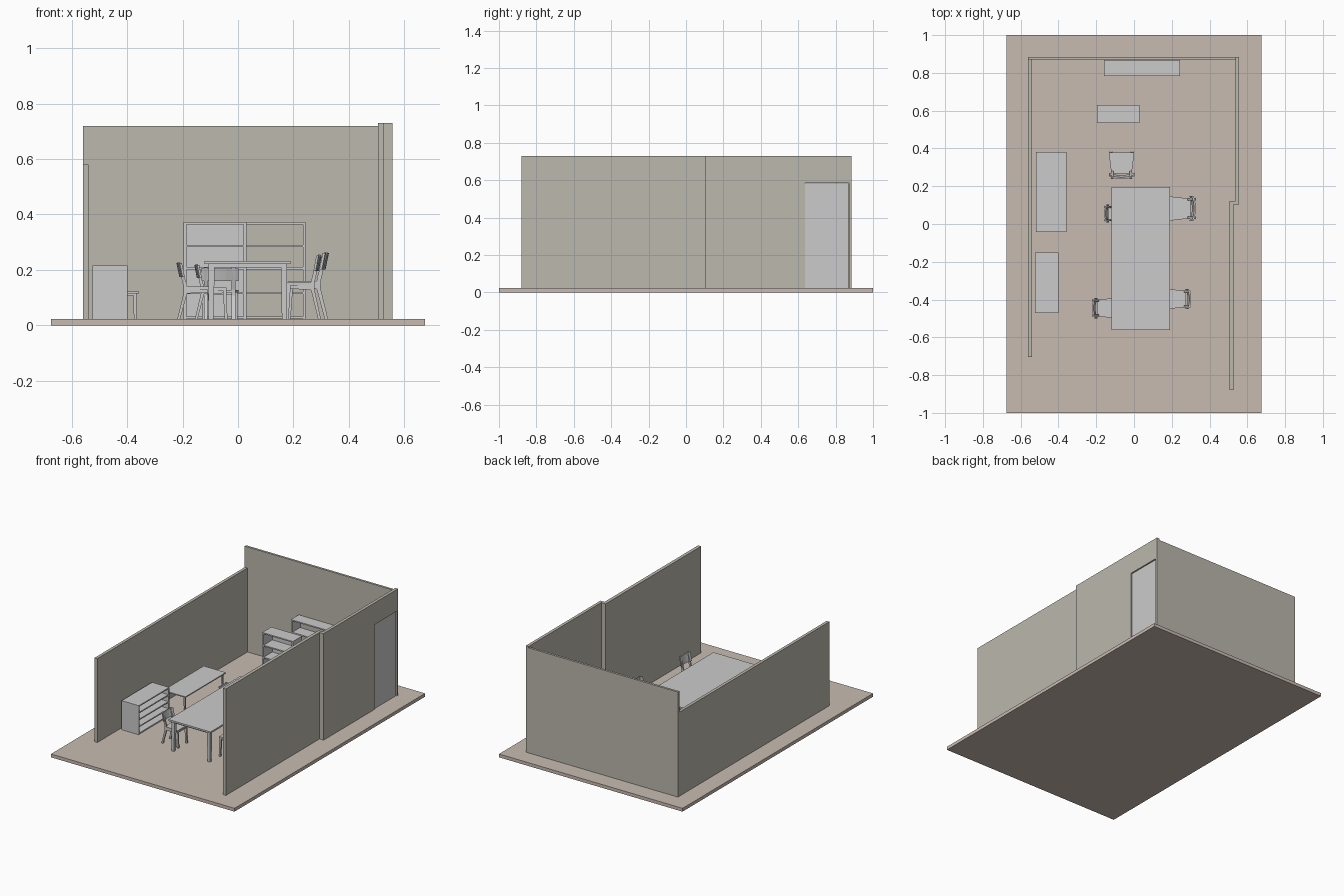
import bpy, bmesh
from mathutils import Matrix, Vector

if "Cube" in bpy.data.objects:
    bpy.data.objects.remove(bpy.data.objects["Cube"])

FZ = 0.022  # floor top


def material(name, rgb):
    m = bpy.data.materials.new(name)
    m.diffuse_color = (*rgb, 1)
    m.use_nodes = True
    m.node_tree.nodes["Principled BSDF"].inputs["Base Color"].default_value = m.diffuse_color
    return m


floor_mat = material("floor_beige", (0.58, 0.50, 0.44))
wall_mat = material("wall_beige", (0.50, 0.48, 0.42))


def add_hull(bm, lower, upper):
    """Six-sided block from four lower and four upper corners."""
    a = [bm.verts.new(p) for p in lower]
    b = [bm.verts.new(p) for p in upper]
    bm.faces.new(a[::-1])
    bm.faces.new(b)
    for i in range(4):
        j = (i + 1) % 4
        bm.faces.new((a[i], a[j], b[j], b[i]))


def add_box(bm, x0, x1, y0, y1, z0, z1):
    c = ((x0, y0), (x1, y0), (x1, y1), (x0, y1))
    add_hull(bm, [(x, y, z0) for x, y in c], [(x, y, z1) for x, y in c])


def add_prism(bm, pts, y0, y1):
    """Side outline (x, z) extruded along y."""
    a = [bm.verts.new((x, y0, z)) for x, z in pts]
    b = [bm.verts.new((x, y1, z)) for x, z in pts]
    bm.faces.new(a)
    bm.faces.new(b[::-1])
    for i in range(len(pts)):
        j = (i + 1) % len(pts)
        bm.faces.new((a[i], b[i], b[j], a[j]))


def finish(name, bm, mat=None, matrix=None):
    if matrix:
        bm.transform(matrix)
    bmesh.ops.recalc_face_normals(bm, faces=bm.faces)
    me = bpy.data.meshes.new(name)
    bm.to_mesh(me)
    bm.free()
    ob = bpy.data.objects.new(name, me)
    bpy.context.collection.objects.link(ob)
    if mat:
        me.materials.append(mat)
    return ob


def boxes(name, items, mat=None):
    bm = bmesh.new()
    for it in items:
        add_box(bm, *it)
    return finish(name, bm, mat)


# floor and walls
boxes("floor", [(-0.675, 0.675, -1, 1, 0, FZ)], floor_mat)
boxes("left_wall", [(-0.56, -0.54, -0.705, 0.87, FZ, 0.58)], wall_mat)
boxes("back_wall", [(-0.56, 0.537, 0.87, 0.885, FZ, 0.72)], wall_mat)
boxes("right_front_wall", [(0.505, 0.527, -0.88, 0.103, FZ, 0.73)], wall_mat)
boxes("right_wall_step", [(0.505, 0.557, 0.103, 0.122, FZ, 0.73)], wall_mat)
# right rear wall is built around the door opening
boxes("right_rear_wall", [(0.537, 0.557, 0.122, 0.637, FZ, 0.73),
                          (0.537, 0.557, 0.637, 0.872, 0.585, 0.73),
                          (0.537, 0.557, 0.872, 0.885, FZ, 0.73)], wall_mat)
boxes("door", [(0.54, 0.551, 0.637, 0.868, FZ, 0.582)])


def shelf_unit(name, w, d, h, shelves, loc, rot=0, back=True, t=0.01):
    """Open front faces local -y, origin at the floor centre."""
    bm = bmesh.new()
    add_box(bm, -w / 2, -w / 2 + t, -d / 2, d / 2, 0, h)
    add_box(bm, w / 2 - t, w / 2, -d / 2, d / 2, 0, h)
    for z in shelves:
        add_box(bm, -w / 2 + t, w / 2 - t, -d / 2, d / 2 - 0.004, z - 0.008, z)
    if back:
        add_box(bm, -w / 2 + t, w / 2 - t, d / 2 - 0.004, d / 2, 0, h)
    finish(name, bm, None, Matrix.Translation((*loc, FZ)) @ Matrix.Rotation(rot, 4, 'Z'))


levels = [0.01, 0.098, 0.188, 0.268, 0.35]
shelf_unit("back_bookcase", 0.404, 0.085, 0.35, levels, (0.042, 0.827), back=False)
shelf_unit("middle_bookcase", 0.226, 0.095, 0.35, levels, (-0.083, 0.582))
shelf_unit("side_cabinet", 0.32, 0.126, 0.193, [0.01, 0.056, 0.102, 0.148, 0.193],
           (-0.462, -0.312), rot=1.5707963)


def table(name, x0, x1, y0, y1, h, top, leg, inset, apron, taper):
    bm = bmesh.new()
    add_box(bm, x0, x1, y0, y1, h - top, h)
    cx, cy = (x0 + x1) / 2, (y0 + y1) / 2
    hx, hy = (x1 - x0) / 2 - inset, (y1 - y0) / 2 - inset
    # corner legs narrowing towards the floor
    for sx in (-1, 1):
        for sy in (-1, 1):
            def ring(s, z):
                ox, oy = cx + sx * hx, cy + sy * hy
                return [(ox, oy, z), (ox - sx * s, oy, z),
                        (ox - sx * s, oy - sy * s, z), (ox, oy - sy * s, z)]
            add_hull(bm, ring(leg * taper, FZ), ring(leg, h - top))
    # apron rails
    z0, z1, t = h - top - apron, h - top, leg * 0.4
    for s in (-1, 1):
        xs = sorted((cx + s * (hx - 0.003), cx + s * (hx - 0.003 - t)))
        ys = sorted((cy + s * (hy - 0.003), cy + s * (hy - 0.003 - t)))
        add_box(bm, *xs, cy - hy + leg, cy + hy - leg, z0, z1)
        add_box(bm, cx - hx + leg, cx + hx - leg, *ys, z0, z1)
    finish(name, bm)


table("dining_table", -0.12, 0.19, -0.56, 0.195, 0.232, 0.011, 0.022, 0.014, 0.012, 0.8)
table("low_side_table", -0.52, -0.357, -0.042, 0.382, 0.121, 0.007, 0.011, 0.01, 0.006, 0.8)


def chair(name, loc, direction, w, d, h):
    """Unit chair facing +x: back edge at x=0, front feet at x=1, height 1."""
    bm = bmesh.new()
    for s in (-1, 1):
        # kinked rear leg and back post
        y0, y1 = sorted((s * 0.42, s * 0.32))
        add_prism(bm, [(0.02, 0), (0.10, 0), (0.30, 0.46), (0.29, 0.60), (0.10, 1.0),
                       (0.03, 1.0), (0.19, 0.58), (0.20, 0.46)], y0, y1)
        # front leg and side rail
        y0, y1 = sorted((s * 0.47, s * 0.36))
        add_prism(bm, [(0.92, 0), (1.0, 0), (0.97, 0.52), (0.86, 0.52)], y0, y1)
        y0, y1 = sorted((s * 0.41, s * 0.36))
        add_prism(bm, [(0.25, 0.45), (0.9, 0.47), (0.9, 0.53), (0.25, 0.52)], y0, y1)
    add_box(bm, 0.88, 0.93, -0.38, 0.38, 0.47, 0.53)
    # seat, wider at the front
    c = ((0.2, -0.4), (0.97, -0.5), (0.97, 0.5), (0.2, 0.4))
    add_hull(bm, [(x, y, 0.52) for x, y in c], [(x, y, 0.57) for x, y in c])
    # curved backrest between the posts
    n = 6
    rows = []
    for i in range(n + 1):
        y = -0.5 + i / n
        bow = 0.09 * (1 - (2 * y) ** 2)
        rows.append([bm.verts.new((x - bow, y, z)) for x, z in
                     ((0.17, 0.74), (0.23, 0.74), (0.15, 0.98), (0.09, 0.98))])
    for r, q in zip(rows, rows[1:]):
        for k in range(4):
            m = (k + 1) % 4
            bm.faces.new((r[k], r[m], q[m], q[k]))
    bm.faces.new(rows[0])
    bm.faces.new(rows[-1][::-1])
    turn = Vector((1, 0)).angle_signed(Vector(direction))
    finish(name, bm, None, Matrix.Translation((*loc, FZ)) @ Matrix.Rotation(-turn, 4, 'Z')
           @ Matrix.Diagonal((d, w, h, 1)))


chair("right_rear_chair", (0.328, 0.082), (-1, 0), 0.13, 0.15, 0.243)
chair("right_front_chair", (0.302, -0.397), (-1, 0), 0.107, 0.13, 0.234)
chair("left_rear_chair", (-0.158, 0.055), (1, 0), 0.095, 0.12, 0.2)
chair("left_front_chair", (-0.222, -0.445), (1, 0), 0.109, 0.13, 0.206)
chair("far_end_chair", (-0.066, 0.238), (0, 1), 0.135, 0.146, 0.186)
